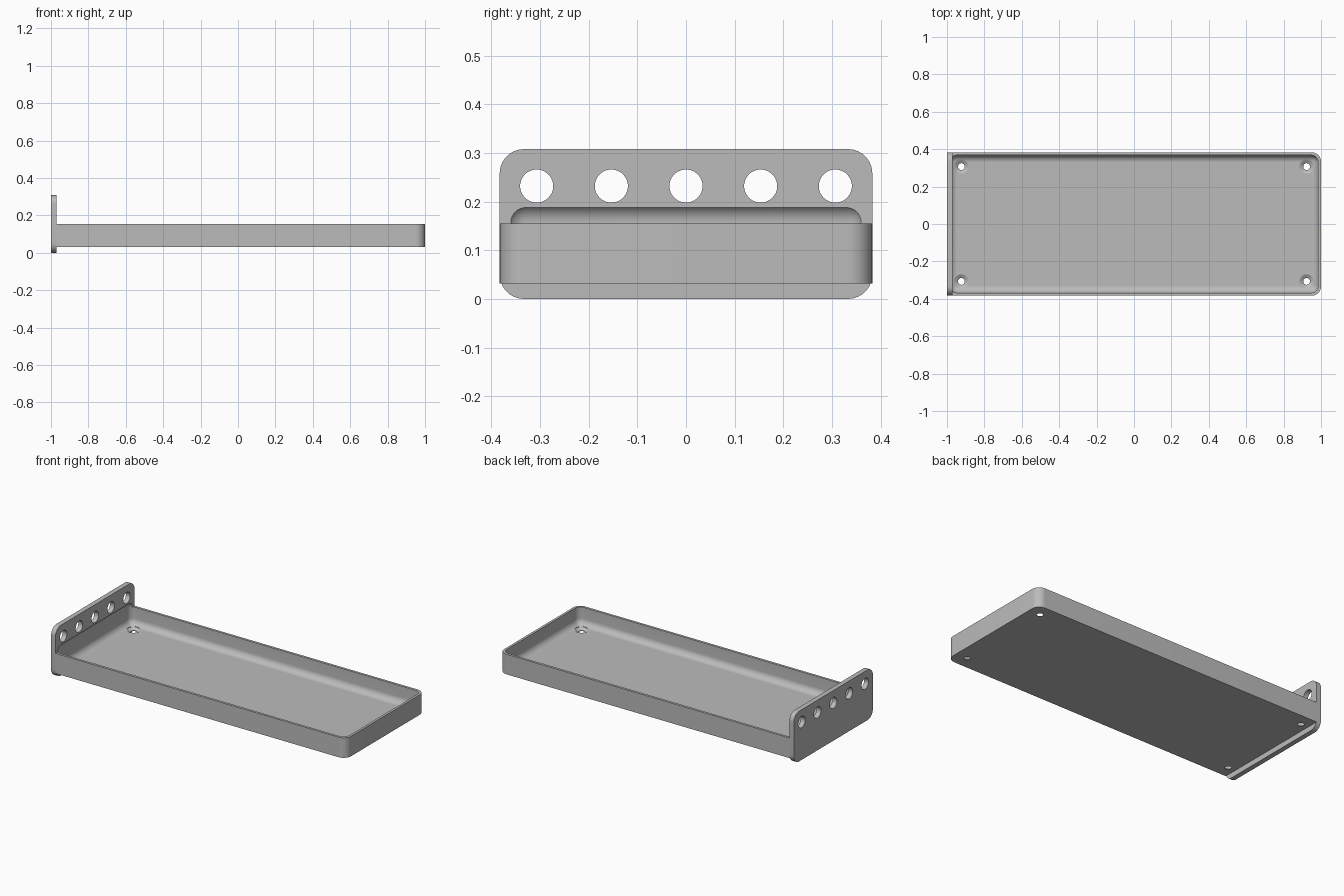
import bpy, bmesh, math
from mathutils import Matrix

cube = bpy.data.objects.get("Cube")
if cube:
    bpy.data.objects.remove(cube, do_unlink=True)

WIDTH, PLATE_X = 0.383, -0.97
FLOOR, BASE, RIM, TOP = 0.048, 0.032, 0.155, 0.308

grey = bpy.data.materials.new("plain grey")
grey.use_nodes = True
grey.diffuse_color = (0.5, 0.5, 0.5, 1)
grey.node_tree.nodes["Principled BSDF"].inputs["Base Color"].default_value = (0.5, 0.5, 0.5, 1)


def make(name, bm):
    bmesh.ops.recalc_face_normals(bm, faces=bm.faces)
    mesh = bpy.data.meshes.new(name)
    bm.to_mesh(mesh)
    bm.free()
    mesh.materials.append(grey)
    obj = bpy.data.objects.new(name, mesh)
    bpy.context.collection.objects.link(obj)
    return obj


def box(name, low, high, radius, pick, segments=10):
    """Box between two corners, with the picked edges rounded."""
    bm = bmesh.new()
    bmesh.ops.create_cube(bm, size=1)
    for v in bm.verts:
        v.co = [(a + b) / 2 + c * (b - a) for a, b, c in zip(low, high, v.co)]
    edges = [e for e in bm.edges if pick(e.verts[0].co, e.verts[1].co)]
    bmesh.ops.bevel(bm, geom=edges, offset=radius, segments=segments,
                    profile=0.5, affect='EDGES')
    return make(name, bm)


def cone(bm, r1, r2, z1, z2, x, y):
    bmesh.ops.create_cone(bm, cap_ends=True, segments=40, radius1=r1, radius2=r2,
                          depth=z2 - z1, matrix=Matrix.Translation((x, y, (z1 + z2) / 2)))


def screw_cutter(x, y):
    """Through hole with a conical seat, turned as one profile."""
    bm = bmesh.new()
    profile = [(0, 0), (0.018, 0), (0.018, 0.036), (0.038, FLOOR), (0.038, 0.1), (0, 0.1)]
    verts = [bm.verts.new((x + r, y, z)) for r, z in profile]
    edges = [bm.edges.new(pair) for pair in zip(verts, verts[1:])]
    bmesh.ops.spin(bm, geom=verts + edges, cent=(x, y, 0), axis=(0, 0, 1),
                   angle=math.tau, steps=40)
    bmesh.ops.remove_doubles(bm, verts=bm.verts, dist=0.0001)
    return make("screw_cutter", bm)


def peg_cutter(y):
    bm = bmesh.new()
    bmesh.ops.create_cone(bm, cap_ends=True, segments=48, radius1=0.034, radius2=0.034, depth=0.2,
                          matrix=Matrix.Translation((-1, y, 0.232)) @ Matrix.Rotation(math.pi / 2, 4, 'Y'))
    return make("peg_cutter", bm)


def carve(obj, cutters):
    bpy.context.view_layer.objects.active = obj
    for c in cutters:
        c.hide_render = True
        mod = obj.modifiers.new("cut", 'BOOLEAN')
        mod.operation, mod.solver, mod.object = 'DIFFERENCE', 'EXACT', c
        bpy.ops.object.modifier_apply(modifier=mod.name)
    bpy.ops.object.select_all(action='DESELECT')
    obj.select_set(True)
    bpy.ops.object.shade_smooth_by_angle(angle=math.radians(30))


# Tray with rounded upright corners at the free end
tray = box("tray", (PLATE_X, -WIDTH, BASE), (1, WIDTH, RIM), 0.05,
           lambda a, b: a.x > 0.9 and b.x > 0.9 and abs(a.z - b.z) > 0.05)

# End plate with four rounded corners
plate = box("end_plate", (-1, -WIDTH, 0), (PLATE_X, WIDTH, TOP), 0.05,
            lambda a, b: abs(a.x - b.x) > 0.01)

# Rounded hollow that also bites into the end plate
hollow = box("hollow_cutter", (-0.985, -0.368, FLOOR), (0.985, 0.368, 0.196), 0.0385,
             lambda a, b: True)

screws = [screw_cutter(x, y) for x in (-0.923, 0.923) for y in (-0.307, 0.307)]
pegs = [peg_cutter(i * 0.1535) for i in range(-2, 3)]

carve(tray, [hollow] + screws)
carve(plate, [hollow] + pegs)

for cutter in [hollow] + screws + pegs:
    bpy.data.objects.remove(cutter, do_unlink=True)
